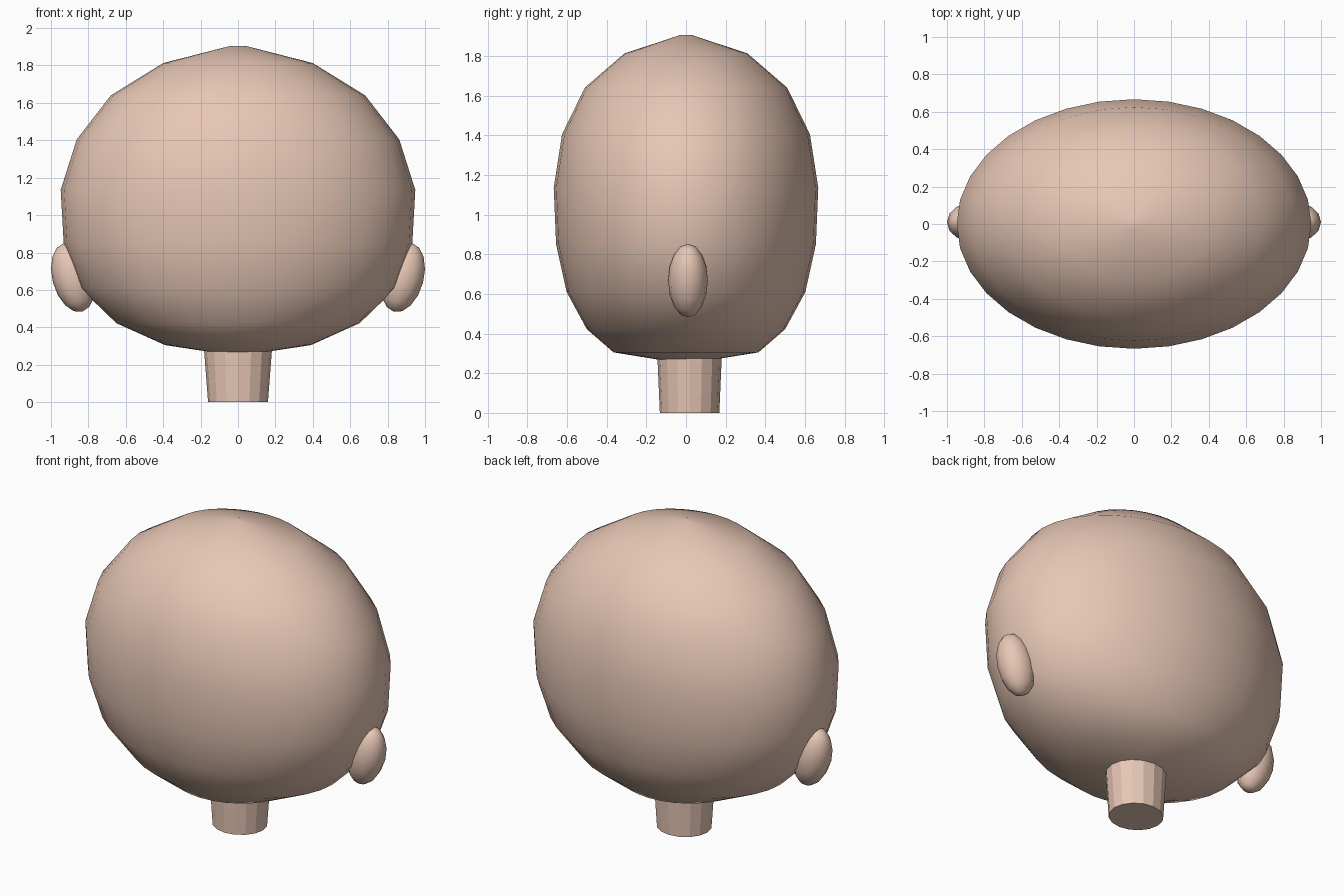
import bpy, bmesh, math
from mathutils import Matrix

if "Cube" in bpy.data.objects:
    bpy.data.objects.remove(bpy.data.objects["Cube"])

skin = bpy.data.materials.new("skin")
skin.diffuse_color = (0.80, 0.57, 0.46, 1)
skin.use_nodes = True
skin.node_tree.nodes["Principled BSDF"].inputs["Base Color"].default_value = skin.diffuse_color


def finish(name, bm, smooth):
    bmesh.ops.recalc_face_normals(bm, faces=bm.faces)
    me = bpy.data.meshes.new(name)
    bm.to_mesh(me)
    bm.free()
    for p in me.polygons:
        p.use_smooth = smooth
    me.materials.append(skin)
    ob = bpy.data.objects.new(name, me)
    bpy.context.collection.objects.link(ob)
    return ob


def loft(name, rings, sides, smooth, cy=0.0):
    """Stack of elliptical rings (rx, ry, z), capped at both ends."""
    bm = bmesh.new()
    loops = []
    for rx, ry, z in rings:
        loops.append([bm.verts.new((rx * math.cos(2 * math.pi * i / sides),
                                    cy + ry * math.sin(2 * math.pi * i / sides), z))
                      for i in range(sides)])
    for a, b in zip(loops, loops[1:]):
        for i in range(sides):
            j = (i + 1) % sides
            bm.faces.new((a[i], a[j], b[j], b[i]))
    bm.faces.new(loops[0][::-1])
    bm.faces.new(loops[-1])
    return finish(name, bm, smooth)


# Head: wide oval with narrower depth
loft("head", [(0.04, 0.035, 0.252), (0.39, 0.365, 0.305), (0.65, 0.50, 0.422),
              (0.845, 0.602, 0.61), (0.932, 0.655, 0.85), (0.948, 0.667, 1.135),
              (0.862, 0.625, 1.405), (0.68, 0.51, 1.64), (0.40, 0.31, 1.813),
              (0.04, 0.03, 1.905)], 32, True)

# Neck: faceted, slightly tapered
loft("neck", [(0.16, 0.15, 0.0), (0.183, 0.163, 0.30)], 16, False, cy=0.018)

# Ears: tilted flattened ellipsoids, mirrored
for side, label in ((1, "right"), (-1, "left")):
    bm = bmesh.new()
    bmesh.ops.create_uvsphere(bm, u_segments=12, v_segments=8, radius=1)
    bm.transform(Matrix.Translation((side * 0.882, 0.01, 0.667))
                 @ Matrix.Rotation(side * math.radians(15), 4, 'Y')
                 @ Matrix.Diagonal((0.111, 0.10, 0.19, 1)))
    finish(label + "_ear", bm, True)
